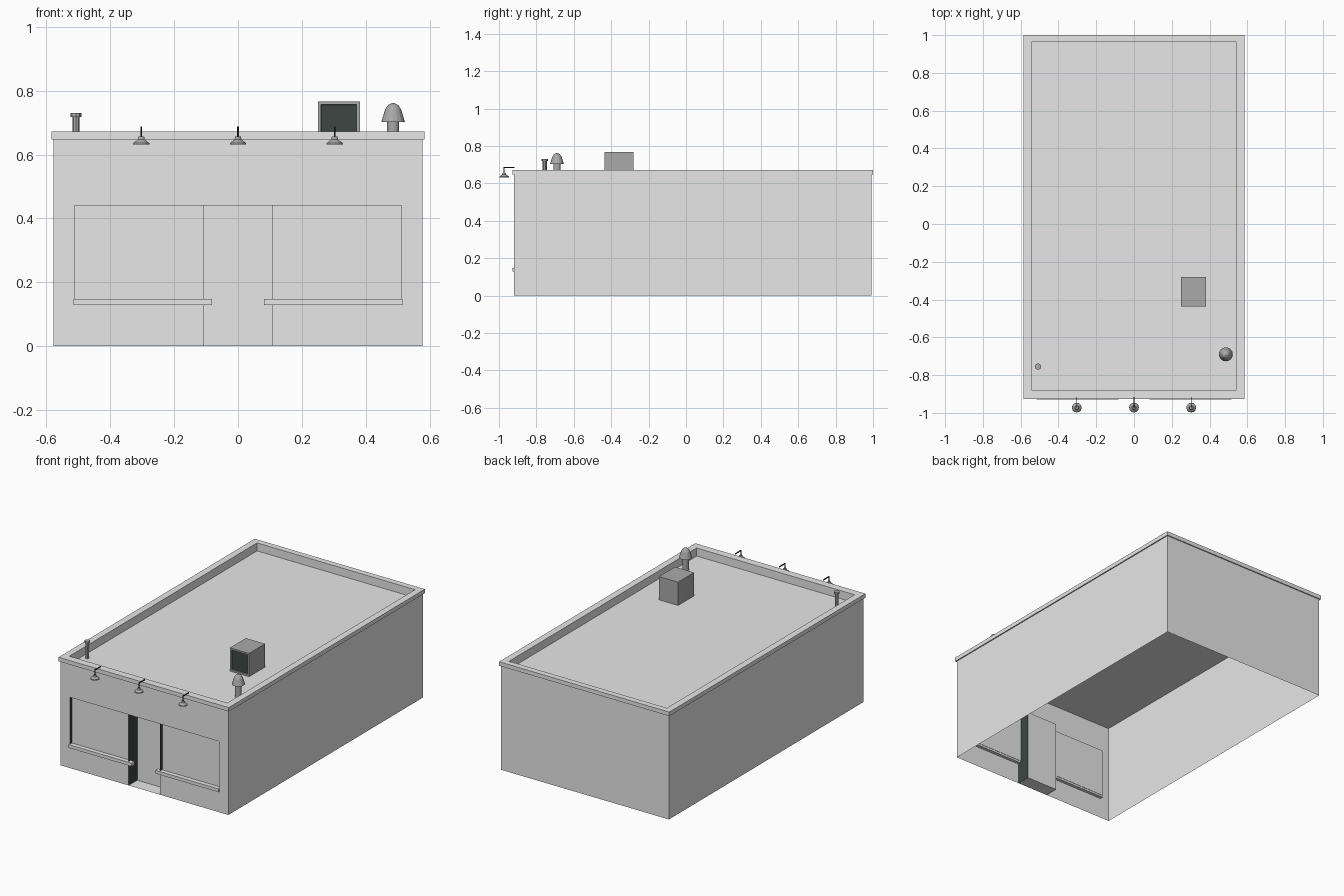
import bpy, bmesh, math
from mathutils import Vector

cube = bpy.data.objects.get("Cube")
if cube:
    bpy.data.objects.remove(cube, do_unlink=True)


def material(name, color):
    m = bpy.data.materials.new(name)
    m.use_nodes = True
    m.diffuse_color = (*color, 1)
    m.node_tree.nodes["Principled BSDF"].inputs["Base Color"].default_value = (*color, 1)
    return m


WALL = material("pale grey wall", (0.8, 0.8, 0.8))
METAL = material("mid grey metal", (0.4, 0.4, 0.4))
DARK = material("dark teal", (0.047, 0.062, 0.057))
BLACK = material("black iron", (0.01, 0.01, 0.01))


def finish(bm, name, *mats):
    me = bpy.data.meshes.new(name)
    bm.to_mesh(me)
    bm.free()
    for m in mats:
        me.materials.append(m)
    ob = bpy.data.objects.new(name, me)
    bpy.context.collection.objects.link(ob)
    return ob


def quad(bm, pts, facing, index=0):
    """Add one flat face, turned towards the facing direction."""
    f = bm.faces.new([bm.verts.new(p) for p in pts])
    f.normal_update()
    if f.normal.dot(Vector(facing)) < 0:
        f.normal_flip()
    f.material_index = index
    return f


def add_box(bm, x0, x1, y0, y1, z0, z1):
    vs = bmesh.ops.create_cube(bm, size=1)["verts"]
    for v in vs:
        v.co = Vector((x0 if v.co.x < 0 else x1, y0 if v.co.y < 0 else y1,
                       z0 if v.co.z < 0 else z1))


def box(name, mat, *extents):
    bm = bmesh.new()
    add_box(bm, *extents)
    return finish(bm, name, mat)


def lathe(name, mat, x, y, profile, sides):
    """Turn a (radius, height) profile around a vertical axis."""
    bm = bmesh.new()
    rings = [[bm.verts.new((x + r * math.cos(math.tau * i / sides),
                            y + r * math.sin(math.tau * i / sides), z))
              for i in range(sides)] for r, z in profile]
    for a, b in zip(rings, rings[1:]):
        for i in range(sides):
            j = (i + 1) % sides
            bm.faces.new((a[i], a[j], b[j], b[i]))
    bm.faces.new(rings[0])
    bm.faces.new(rings[-1])
    bmesh.ops.recalc_face_normals(bm, faces=bm.faces)
    return finish(bm, name, mat)


# Main dimensions
W, FRONT, BACK = 0.578, -0.92, 0.993
TOP, ROOF = 0.672, 0.622
DOOR, WIN, HEAD, SILL = 0.108, 0.512, 0.44, 0.14

# Outer walls, open underneath, with holes in the front for door and windows
bm = bmesh.new()
for s in (-1, 1):
    quad(bm, [(s * W, FRONT, 0), (s * W, BACK, 0), (s * W, BACK, TOP - 0.01),
              (s * W, FRONT, TOP - 0.01)], (s, 0, 0))
quad(bm, [(-W, BACK, 0), (W, BACK, 0), (W, BACK, TOP - 0.01), (-W, BACK, TOP - 0.01)], (0, 1, 0))


def front_panel(x0, x1, z0, z1):
    quad(bm, [(x0, FRONT, z0), (x1, FRONT, z0), (x1, FRONT, z1), (x0, FRONT, z1)], (0, -1, 0))


front_panel(-W, W, HEAD, TOP - 0.01)
for s in (-1, 1):
    front_panel(s * WIN, s * W, 0, HEAD)
    front_panel(s * DOOR, s * WIN, 0, SILL)
finish(bm, "walls", WALL)


# Recessed niches with dark side reveals
def niche(name, x0, x1, z0, z1, depth):
    bm = bmesh.new()
    y0, y1 = FRONT, FRONT + depth
    quad(bm, [(x0, y1, z0), (x1, y1, z0), (x1, y1, z1), (x0, y1, z1)], (0, -1, 0))
    for z, up in ((z0, 1), (z1, -1)):
        quad(bm, [(x0, y0, z), (x1, y0, z), (x1, y1, z), (x0, y1, z)], (0, 0, up))
    for x, side in ((x0, 1), (x1, -1)):
        quad(bm, [(x, y0, z0), (x, y1, z0), (x, y1, z1), (x, y0, z1)], (side, 0, 0), 1)
    finish(bm, name, WALL, DARK)


niche("doorway", -DOOR, DOOR, 0, HEAD, 0.085)
niche("right_window", -WIN, -DOOR, SILL, HEAD, 0.022)
niche("left_window", DOOR, WIN, SILL, HEAD, 0.022)

# Window sills
for name, s in (("right_sill", -1), ("left_sill", 1)):
    xs = sorted((s * 0.081, s * 0.516))
    box(name, WALL, *xs, FRONT - 0.008, FRONT + 0.02, 0.128, 0.148)

# Flat roof
bm = bmesh.new()
quad(bm, [(-W, FRONT, ROOF), (W, FRONT, ROOF), (W, BACK, ROOF), (-W, BACK, ROOF)], (0, 0, 1))
finish(bm, "roof", WALL)

# Parapet coping: rectangular loops of (half width, front, back, height)
bm = bmesh.new()
loops = []
for x, y0, y1, z in ((W, FRONT, BACK, 0.647), (0.585, -0.927, 1.0, 0.647),
                     (0.585, -0.927, 1.0, TOP), (0.543, -0.88, 0.963, TOP),
                     (0.543, -0.88, 0.963, ROOF)):
    loops.append([bm.verts.new(p) for p in ((-x, y0, z), (x, y0, z), (x, y1, z), (-x, y1, z))])
for a, b in zip(loops, loops[1:]):
    for i in range(4):
        j = (i + 1) % 4
        bm.faces.new((a[i], a[j], b[j], b[i]))
finish(bm, "parapet", WALL)

# Rooftop cooling unit with an inset dark grille on its front
bm = bmesh.new()
add_box(bm, 0.25, 0.382, -0.437, -0.28, ROOF, 0.767)
bm.normal_update()
face = min(bm.faces, key=lambda f: f.calc_center_median().y)
bmesh.ops.inset_region(bm, faces=[face], thickness=0.015, depth=0)
bmesh.ops.inset_region(bm, faces=[face], thickness=0.0005, depth=-0.008)
face.material_index = 1
finish(bm, "cooling_unit", METAL, DARK)

# Rooftop pipes
lathe("vent_pipe", METAL, -0.508, -0.755,
      [(0.011, ROOF), (0.011, 0.718), (0.017, 0.718), (0.017, 0.73)], 8)
lathe("hooded_vent", METAL, 0.486, -0.69,
      [(0.019, ROOF), (0.019, 0.702), (0.037, 0.702), (0.025, 0.742),
       (0.016, 0.755), (0.005, 0.761)], 16)

# Front lamps on bent black arms
for name, x in (("right", -0.303), ("middle", 0), ("left", 0.303)):
    lathe(name + "_lamp_shade", METAL, x, -0.972,
          [(0.026, 0.631), (0.025, 0.636), (0.011, 0.647), (0.009, 0.656)], 12)
    bm = bmesh.new()
    add_box(bm, x - 0.0025, x + 0.0025, -0.9745, -0.9695, 0.654, 0.688)
    add_box(bm, x - 0.0025, x + 0.0025, -0.9745, -0.916, 0.683, 0.688)
    finish(bm, name + "_lamp_arm", BLACK)
